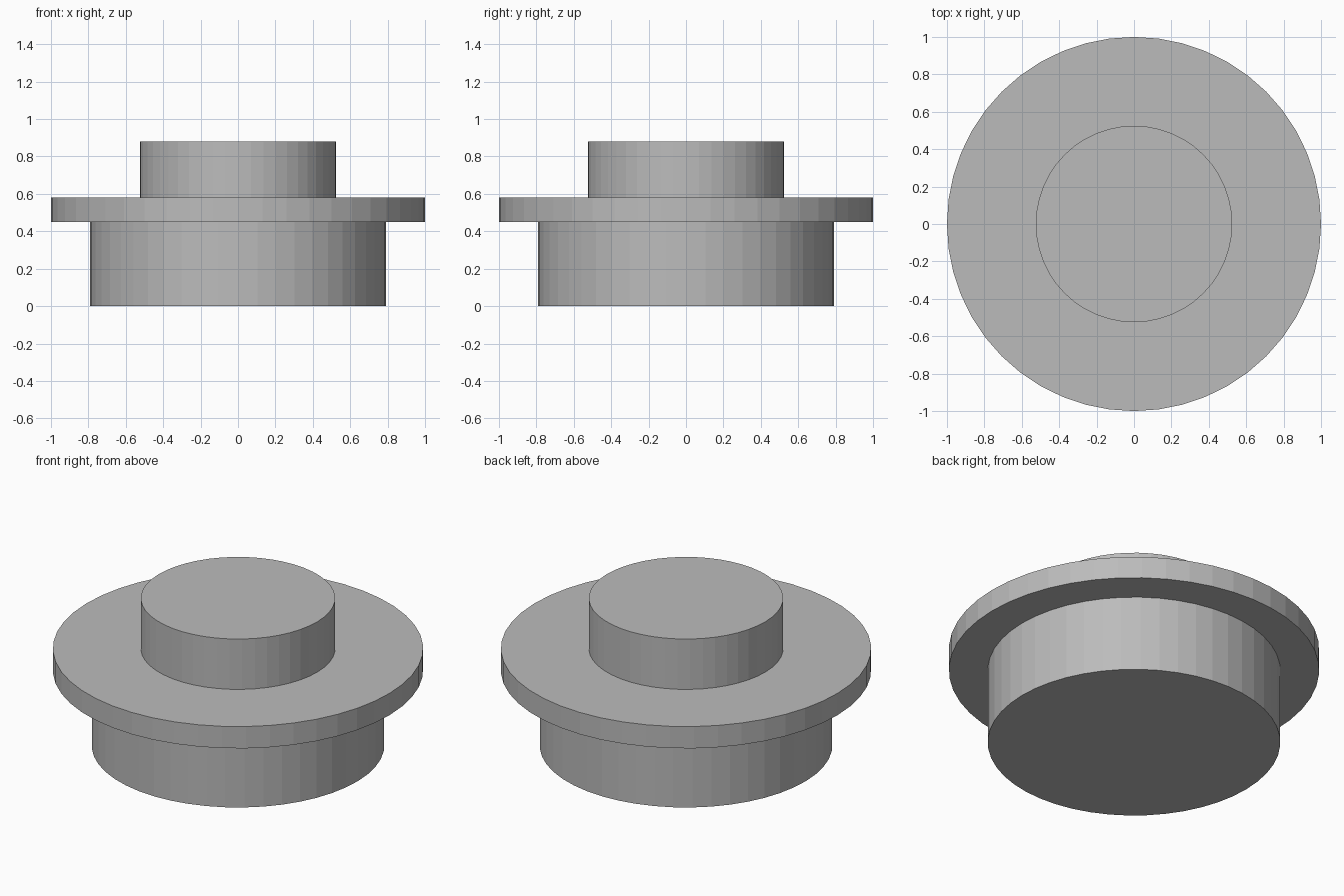
import bpy

if "Cube" in bpy.data.objects:
    bpy.data.objects.remove(bpy.data.objects["Cube"])

grey = bpy.data.materials.new("plain grey")
grey.diffuse_color = (0.5, 0.5, 0.5, 1)
grey.use_nodes = True
grey.node_tree.nodes["Principled BSDF"].inputs["Base Color"].default_value = grey.diffuse_color


def disc(name, radius, z0, z1):
    bpy.ops.mesh.primitive_cylinder_add(vertices=48, radius=radius, depth=z1 - z0,
                                        location=(0, 0, (z0 + z1) / 2))
    ob = bpy.context.object
    ob.name = name
    ob.data.materials.append(grey)


# Three stacked discs: wide base, thin flange, top boss
disc("base", 0.79, 0.0, 0.45)
disc("flange", 1.0, 0.45, 0.58)
disc("top_boss", 0.525, 0.58, 0.88)
